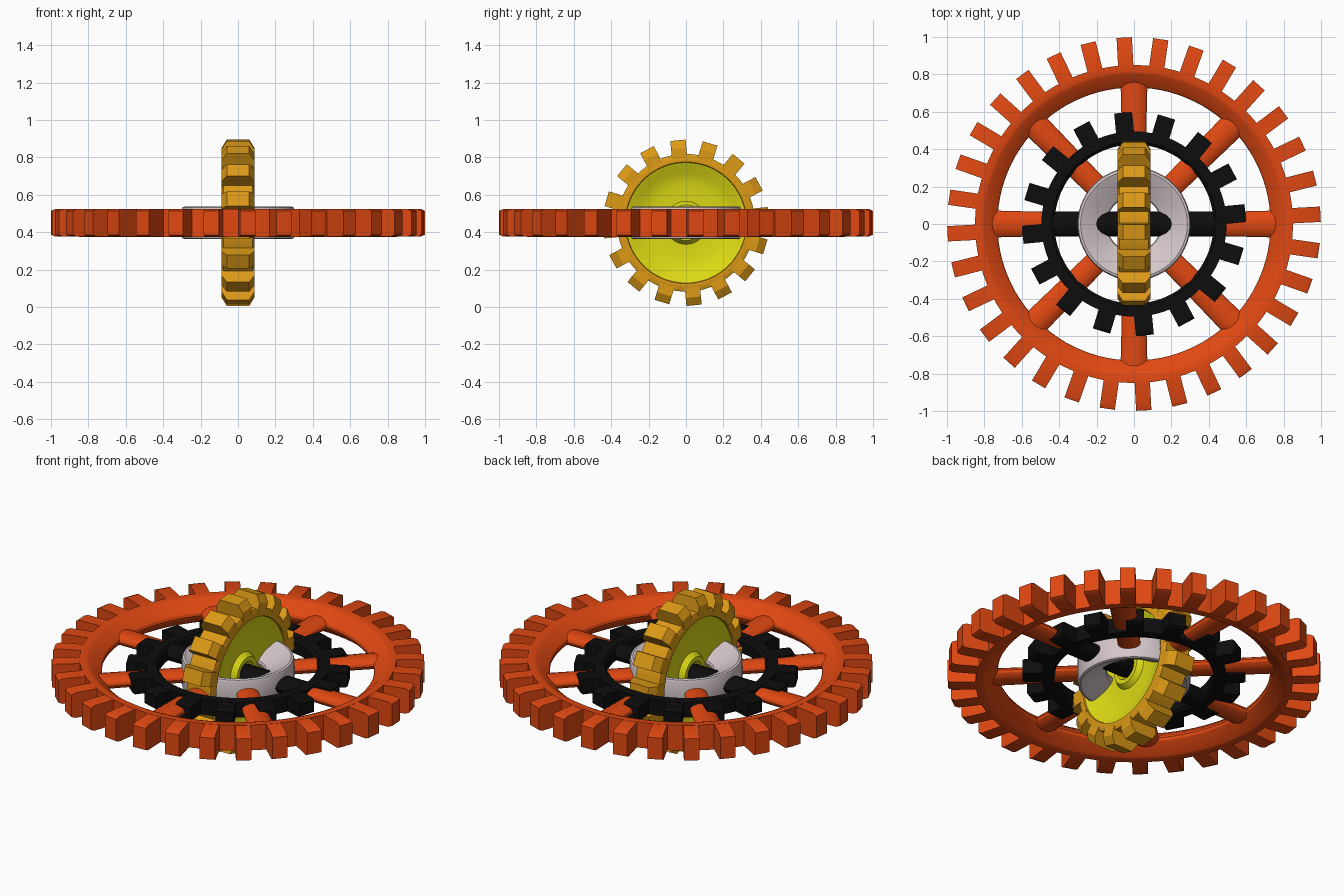
import bpy, bmesh, math
from mathutils import Vector, Matrix

if "Cube" in bpy.data.objects:
    bpy.data.objects.remove(bpy.data.objects["Cube"])

CZ = 0.45  # shared centre height of every wheel


def mat(name, r, g, b):
    m = bpy.data.materials.new(name)
    m.diffuse_color = (r, g, b, 1)
    m.use_nodes = True
    m.node_tree.nodes["Principled BSDF"].inputs["Base Color"].default_value = m.diffuse_color
    return m


ORANGE = mat("burnt orange", 0.75, 0.065, 0.006)
BLACK = mat("black", 0.004, 0.004, 0.004)
WHITE = mat("pale grey", 0.66, 0.57, 0.59)
AMBER = mat("amber", 0.72, 0.32, 0.008)
YELLOW = mat("yellow", 0.72, 0.70, 0.007)

FLAT = Matrix.Identity(4)
# turns a wheel lying flat into one whose axis runs along x
UPRIGHT = Matrix(((0, 0, 1, 0), (1, 0, 0, 0), (0, 1, 0, 0), (0, 0, 0, 1)))


def finish(bm, name, material, turn=FLAT, angle=30):
    bmesh.ops.recalc_face_normals(bm, faces=bm.faces)
    bm.transform(Matrix.Translation((0, 0, CZ)) @ turn)
    me = bpy.data.meshes.new(name)
    bm.to_mesh(me)
    bm.free()
    me.materials.append(material)
    ob = bpy.data.objects.new(name, me)
    bpy.context.collection.objects.link(ob)
    bpy.ops.object.select_all(action='DESELECT')
    ob.select_set(True)
    bpy.context.view_layer.objects.active = ob
    bpy.ops.object.shade_smooth_by_angle(angle=math.radians(angle))
    return ob


def add_lathe(bm, prof, seg=96):
    """Spin a closed (radius, height) profile about z."""
    rings = []
    for i in range(seg):
        a = 2 * math.pi * i / seg
        rings.append([bm.verts.new((r * math.cos(a), r * math.sin(a), z)) for r, z in prof])
    n = len(prof)
    for i in range(seg):
        p, q = rings[i], rings[(i + 1) % seg]
        for j in range(n):
            k = (j + 1) % n
            bm.faces.new((p[j], q[j], q[k], p[k]))


def add_teeth(bm, count, offset, half_w, prof):
    """Repeat a (radius, height) side profile, extruded across, round the rim."""
    for i in range(count):
        rot = Matrix.Rotation(math.radians(offset) + 2 * math.pi * i / count, 3, 'Z')
        a = [bm.verts.new(rot @ Vector((r, -half_w, z))) for r, z in prof]
        b = [bm.verts.new(rot @ Vector((r, half_w, z))) for r, z in prof]
        bm.faces.new(a)
        bm.faces.new(b)
        for j in range(len(prof)):
            k = (j + 1) % len(prof)
            bm.faces.new((a[j], a[k], b[k], b[j]))


def add_bar(bm, r0, r1, wy0, wy1, wz, ang, seg=16):
    """Oval bar running radially from r0 to r1."""
    rot = Matrix.Rotation(ang, 3, 'Z')
    ends = []
    for r, wy in ((r0, wy0), (r1, wy1)):
        ends.append([bm.verts.new(rot @ Vector((r, wy * math.cos(t), wz * math.sin(t))))
                     for t in (2 * math.pi * s / seg for s in range(seg))])
    bm.faces.new(ends[0])
    bm.faces.new(ends[1])
    for j in range(seg):
        k = (j + 1) % seg
        bm.faces.new((ends[0][j], ends[0][k], ends[1][k], ends[1][j]))


def mirror(half):
    """Complete a profile given its upper half from inside to outside."""
    return half + [(r, -z) for r, z in reversed(half) if z > 0]


# large outer gear: bevelled rim and 32 teeth
bm = bmesh.new()
add_lathe(bm, mirror([(0.73, 0), (0.735, 0.015), (0.80, 0.07), (0.815, 0.075), (0.85, 0.075)]))
add_teeth(bm, 32, 3, 0.041, mirror([(0.83, 0.074), (0.975, 0.074), (0.998, 0.064)]))
finish(bm, "outer_gear", ORANGE)

# eight spokes of the outer gear
bm = bmesh.new()
for i in range(8):
    add_bar(bm, 0.26, 0.76, 0.06, 0.072, 0.035, i * math.pi / 4)
finish(bm, "spokes", ORANGE)

# middle gear
bm = bmesh.new()
add_lathe(bm, mirror([(0.425, 0.03), (0.44, 0.045), (0.495, 0.045)]))
add_teeth(bm, 16, 5.6, 0.048, mirror([(0.48, 0.044), (0.585, 0.044), (0.598, 0.036)]))
finish(bm, "middle_gear", BLACK)

# axle across the middle gear, through the hub and upright gear
bm = bmesh.new()
for s in (0, math.pi):
    add_bar(bm, 0.0, 0.45, 0.068, 0.068, 0.045, s)
finish(bm, "axle", BLACK)

# cupped hub ring
bm = bmesh.new()
add_lathe(bm, mirror([(0.145, 0.0), (0.15, 0.015), (0.22, 0.055), (0.275, 0.083),
                      (0.285, 0.087), (0.297, 0.083), (0.302, 0.07)]))
finish(bm, "hub", WHITE)

# upright gear: rim and chamfered teeth
bm = bmesh.new()
add_lathe(bm, mirror([(0.315, 0.06), (0.325, 0.086), (0.345, 0.088), (0.368, 0.078)]))
add_teeth(bm, 16, 95.6, 0.041, mirror([(0.33, 0.087), (0.40, 0.087), (0.443, 0.06)]))
finish(bm, "upright_gear", AMBER, UPRIGHT)

# dished disc with raised centre collar
bm = bmesh.new()
add_lathe(bm, mirror([(0.03, 0.025), (0.05, 0.03), (0.07, 0.06), (0.095, 0.06),
                      (0.115, 0.03), (0.20, 0.03), (0.27, 0.047), (0.312, 0.075), (0.33, 0.08)]))
finish(bm, "upright_disc", YELLOW, UPRIGHT)
